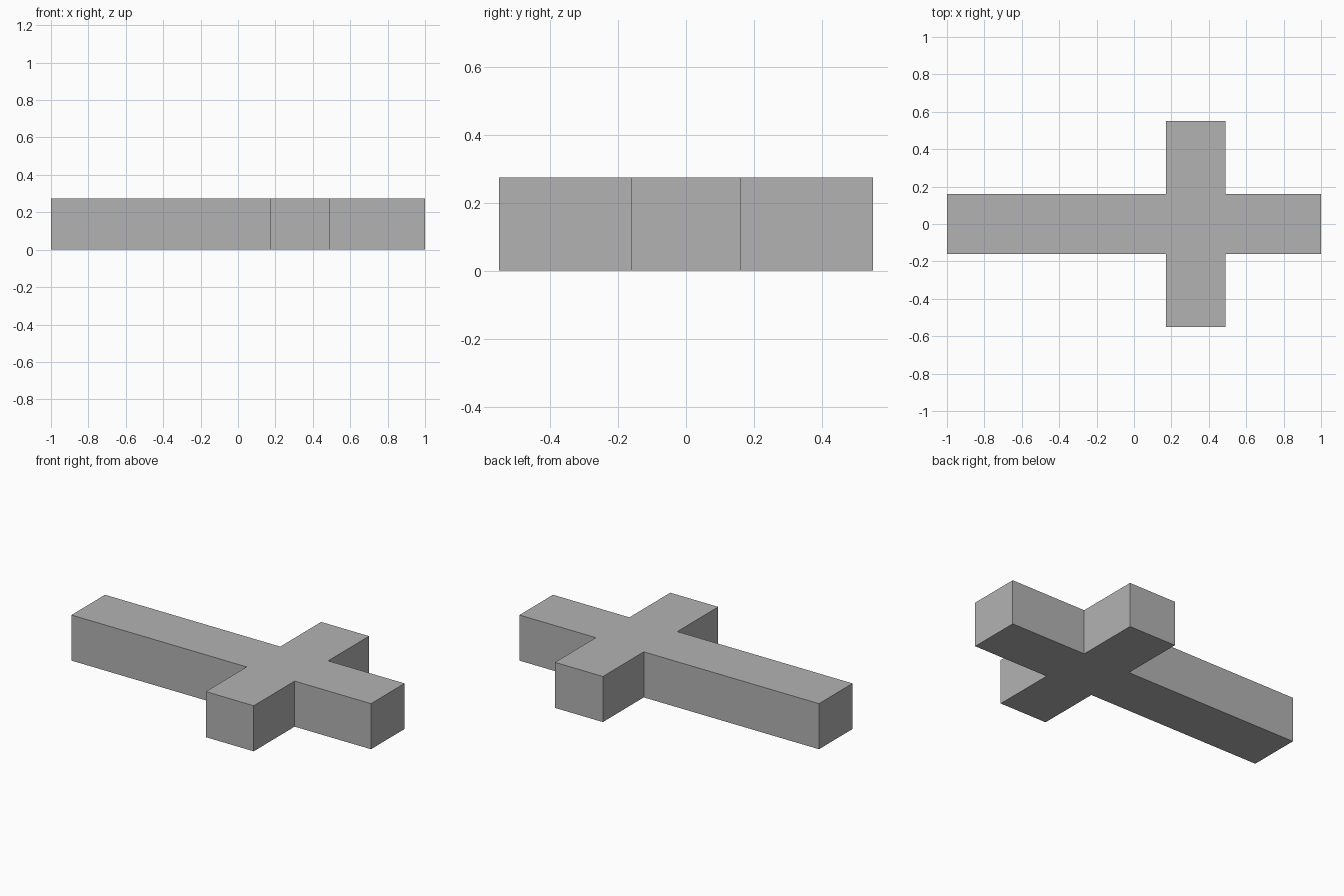
import bpy
import bmesh

cube = bpy.data.objects.get("Cube")
if cube:
    bpy.data.objects.remove(cube, do_unlink=True)

# Plain grey material
grey = bpy.data.materials.new("grey")
grey.use_nodes = True
colour = (0.45, 0.45, 0.45, 1)
grey.diffuse_color = colour
grey.node_tree.nodes["Principled BSDF"].inputs["Base Color"].default_value = colour

# Cross dimensions
HEIGHT = 0.275
BEAM = 0.16             # half width of the long beam
ARM = 0.55              # half span of the cross arm
LEFT, RIGHT = 0.17, 0.49  # sides of the cross arm

# Half outline, mirrored across the long axis
half = [(-1, BEAM), (LEFT, BEAM), (LEFT, ARM),
        (RIGHT, ARM), (RIGHT, BEAM), (1, BEAM)]
outline = [(x, -y) for x, y in half] + half[::-1]

# Extrude the outline into one solid
bm = bmesh.new()
base = bm.faces.new([bm.verts.new((x, y, 0)) for x, y in outline])
top = bmesh.ops.extrude_face_region(bm, geom=[base], use_keep_orig=True)
bmesh.ops.translate(bm, vec=(0, 0, HEIGHT),
                    verts=[g for g in top["geom"] if isinstance(g, bmesh.types.BMVert)])
bmesh.ops.recalc_face_normals(bm, faces=bm.faces)

mesh = bpy.data.meshes.new("cross")
bm.to_mesh(mesh)
bm.free()
mesh.materials.append(grey)
bpy.context.collection.objects.link(bpy.data.objects.new("cross", mesh))
